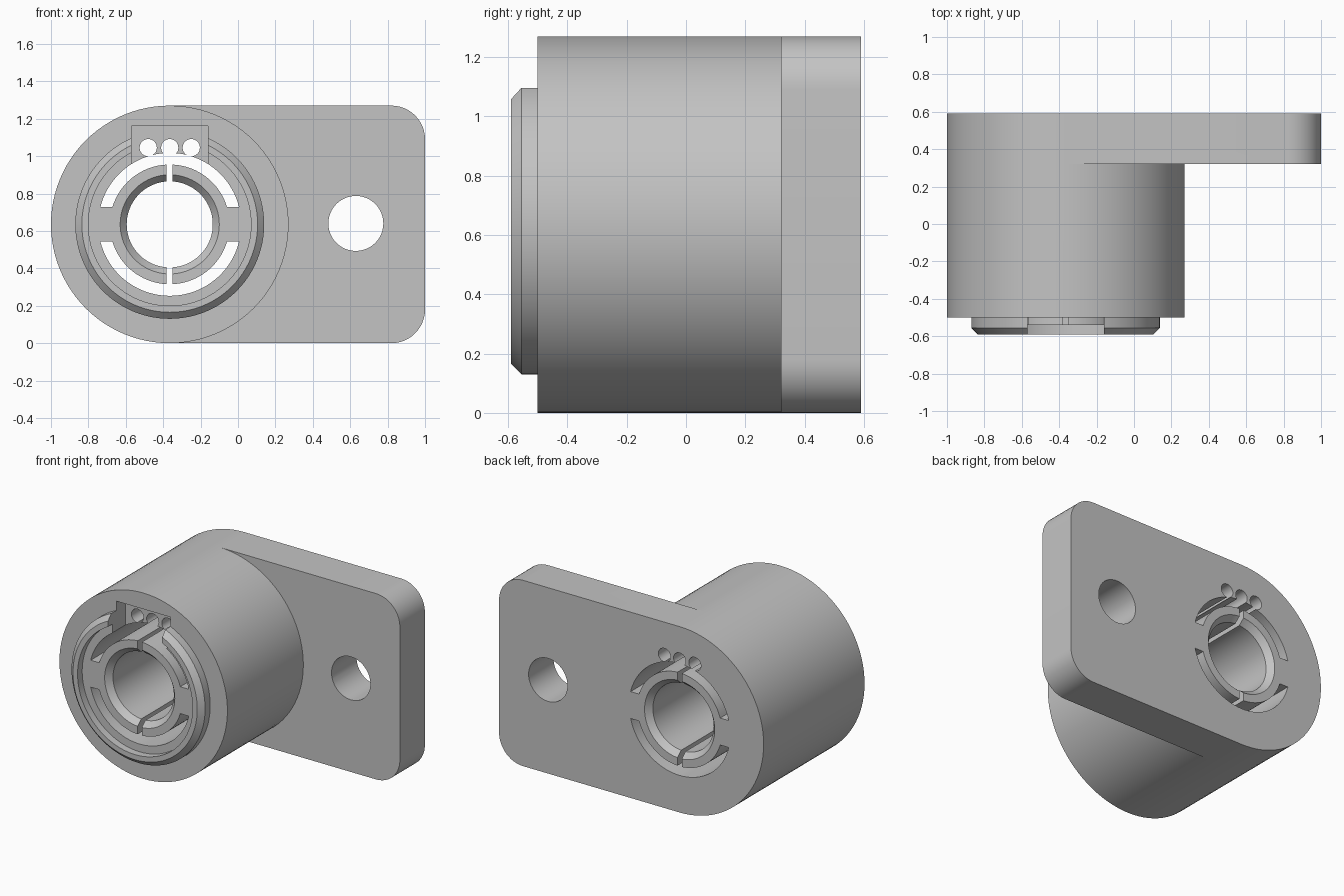
import bpy, bmesh
from math import sin, cos, asin, pi

if "Cube" in bpy.data.objects:
    bpy.data.objects.remove(bpy.data.objects["Cube"])

CX, CZ, R = -0.365, 0.635, 0.635      # barrel axis and radius
BACK, FRONT = 0.59, -0.5

grey = bpy.data.materials.new("plain grey")
grey.use_nodes = True
colour = (0.55, 0.55, 0.55, 1)
grey.diffuse_color = colour
grey.node_tree.nodes["Principled BSDF"].inputs["Base Color"].default_value = colour


def make_object(name, bm):
    bmesh.ops.recalc_face_normals(bm, faces=bm.faces)
    mesh = bpy.data.meshes.new(name)
    bm.to_mesh(mesh)
    bm.free()
    mesh.materials.append(grey)
    obj = bpy.data.objects.new(name, mesh)
    bpy.context.collection.objects.link(obj)
    return obj


def arc(x, z, r, a0, a1, n):
    return [(x + r * cos(a0 + (a1 - a0) * i / n), z + r * sin(a0 + (a1 - a0) * i / n))
            for i in range(n + 1)]


def prism(name, outline, y0=-0.8, y1=0.8):
    """Extrude an xz outline along y."""
    bm = bmesh.new()
    face = bm.faces.new([bm.verts.new((x, y0, z)) for x, z in outline])
    new = bmesh.ops.extrude_face_region(bm, geom=[face])["geom"]
    bmesh.ops.translate(bm, vec=(0, y1 - y0, 0),
                        verts=[v for v in new if isinstance(v, bmesh.types.BMVert)])
    return make_object(name, bm)


def box(name, x0, x1, z0, z1, y0=-0.8, y1=0.8):
    return prism(name, [(x0, z0), (x1, z0), (x1, z1), (x0, z1)], y0, y1)


def rod(name, x, z, r, n=48):
    return prism(name, arc(x, z, r, 0, 2 * pi, n)[:-1])


def lathe(name, profile, n=96):
    """Stack of rings (radius, y) about the barrel axis, capped at both ends."""
    bm = bmesh.new()
    rings = [[bm.verts.new((x, y, z)) for x, z in arc(CX, CZ, r, 0, 2 * pi, n)[:-1]]
             for r, y in profile]
    for a, b in zip(rings, rings[1:]):
        for i in range(n):
            j = (i + 1) % n
            bm.faces.new((a[i], a[j], b[j], b[i]))
    bm.faces.new(rings[0])
    bm.faces.new(rings[-1])
    return make_object(name, bm)


def combine(target, tool, operation="DIFFERENCE"):
    tool.hide_render = True
    mod = target.modifiers.new(tool.name, "BOOLEAN")
    mod.operation, mod.object, mod.solver = operation, tool, "EXACT"
    bpy.context.view_layer.objects.active = target
    bpy.ops.object.modifier_apply(modifier=mod.name)
    bpy.data.objects.remove(tool)


# Barrel with chamfered collar and shallow recess in its front
body = lathe("mounting_bracket_body", [
    (R, BACK), (R, FRONT), (0.505, FRONT), (0.505, -0.555),
    (0.47, BACK * -1), (0.435, BACK * -1), (0.435, -0.54)])

# Mounting plate with rounded outer corners
c = 0.18
plate = prism("mounting_plate",
              [(CX, 0)] + arc(1 - c, c, c, -pi / 2, 0, 12)
              + arc(1 - c, 2 * R - c, c, 0, pi / 2, 12) + [(CX, 2 * R)], 0.32, BACK)
combine(body, plate, "UNION")

# Bore, countersunk at both ends
combine(body, lathe("bore", [(0.265, 0.8), (0.265, BACK), (0.23, 0.55),
                             (0.23, -0.5), (0.265, -0.54), (0.265, -0.8)]))

# Curved slots above and below the hub, separated by two side webs
inner, outer, web = 0.32, 0.382, 0.092
for name, s in (("upper_slot", 1), ("lower_slot", -1)):
    ao, ai = asin(web / outer), asin(web / inner)
    combine(body, prism(name, arc(CX, CZ, outer, s * ao, s * (pi - ao), 40)
                        + arc(CX, CZ, inner, s * (pi - ai), s * ai, 40)))

# Narrow split through the hub
combine(body, box("hub_split", CX - 0.016, CX + 0.016, CZ - 0.35, CZ + 0.35))

# Rectangular pocket through the collar, with three wire holes in its floor
combine(body, box("pocket", CX - 0.205, CX + 0.205, 0.96, 1.16, -0.8, -0.4))
for i in (-1, 0, 1):
    combine(body, rod("wire_hole", CX + 0.115 * i, 1.045, 0.046, 32))

# Fixing hole in the plate
combine(body, rod("fixing_hole", 0.63, 0.64, 0.147))

bpy.ops.object.select_all(action="DESELECT")
body.select_set(True)
bpy.context.view_layer.objects.active = body
bpy.ops.object.shade_smooth_by_angle(angle=pi / 6)
